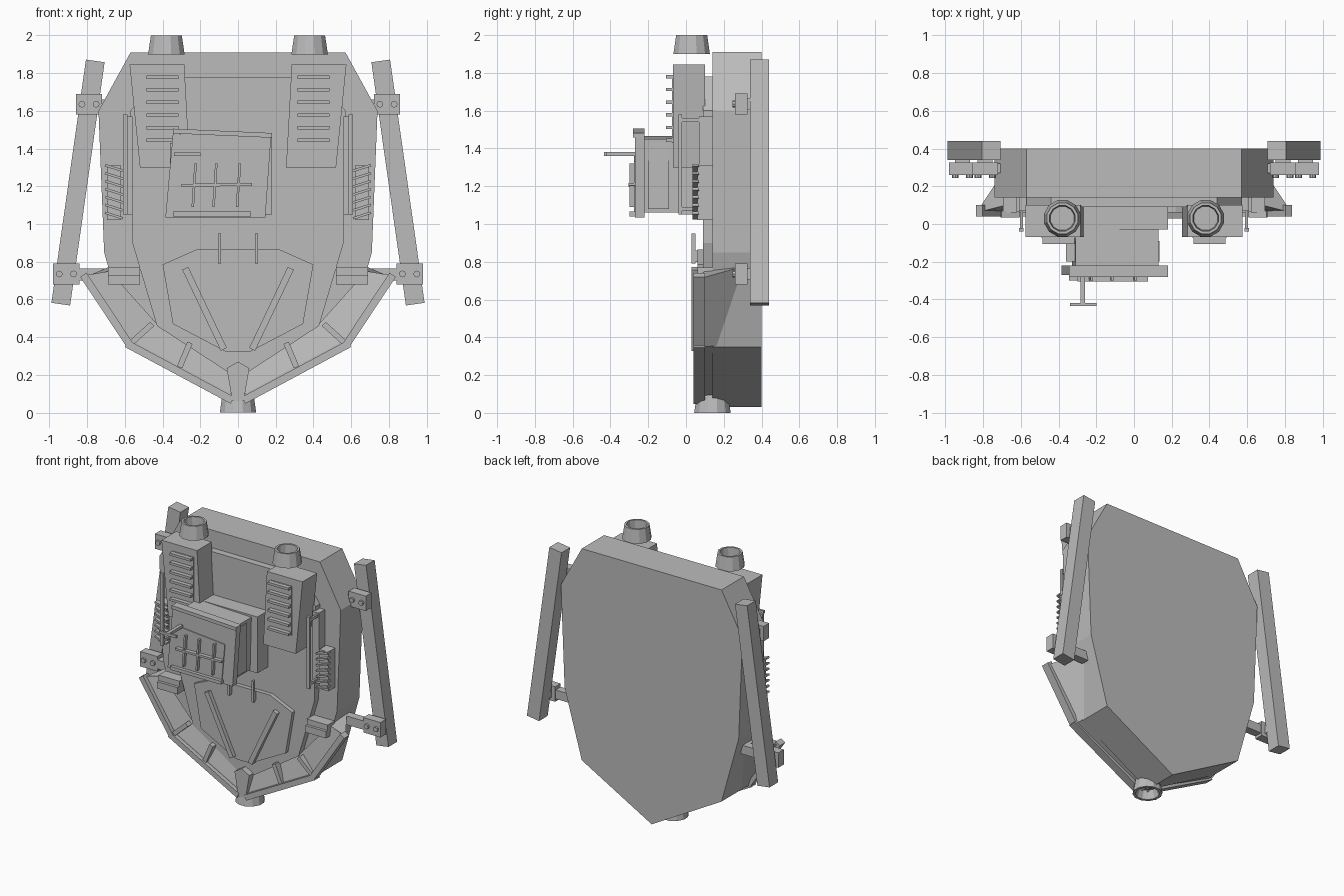
import bpy, bmesh, math
from mathutils import Vector

cube = bpy.data.objects.get("Cube")
if cube:
    bpy.data.objects.remove(cube, do_unlink=True)

grey = bpy.data.materials.new("plain grey")
grey.use_nodes = True
colour = (0.5, 0.5, 0.5, 1)
grey.diffuse_color = colour
grey.node_tree.nodes["Principled BSDF"].inputs["Base Color"].default_value = colour


def finish(name, bm):
    bmesh.ops.recalc_face_normals(bm, faces=bm.faces)
    mesh = bpy.data.meshes.new(name)
    bm.to_mesh(mesh)
    bm.free()
    mesh.materials.append(grey)
    ob = bpy.data.objects.new(name, mesh)
    bpy.context.collection.objects.link(ob)
    return ob


def loft(name, rings):
    """Skin closed rings of equal length and cap both ends."""
    bm = bmesh.new()
    vs = [[bm.verts.new(p) for p in r] for r in rings]
    n = len(rings[0])
    for a, b in zip(vs, vs[1:]):
        for i in range(n):
            j = (i + 1) % n
            bm.faces.new((a[i], a[j], b[j], b[i]))
    bm.faces.new(vs[0])
    bm.faces.new(vs[-1][::-1])
    return finish(name, bm)


def plate(name, pts, y0, y1):
    """Extrude an outline given in x and z through y."""
    return loft(name, [[(x, y, z) for x, z in pts] for y in (y0, y1)])


def box(name, x0, x1, y0, y1, z0, z1):
    return plate(name, [(x0, z0), (x1, z0), (x1, z1), (x0, z1)], y0, y1)


def bar(name, p, q, w, y0, y1):
    p, q = Vector(p), Vector(q)
    d = (q - p).normalized() * w / 2
    s = Vector((-d.y, d.x))
    return plate(name, [p + s, p - s, q - s, q + s], y0, y1)


def symmetric(half):
    return half + [(-x, z) for x, z in reversed(half) if x]


def pipe(name, x, y, z, hole_up):
    """Tapered hollow stub with twelve sides."""
    prof = [(0.08, 0.0), (0.10, 0), (0.085, 0.1), (0.07, 0.1)]
    inner = [(0.065, 0.03)] if hole_up else [(0.06, 0.06)]
    prof = (prof[1:] + inner) if hole_up else (prof[2::-1] + inner)
    rings = [[(x + r * math.cos(a), y + r * math.sin(a), z + h)
              for a in (math.tau * (i + 0.5) / 12 for i in range(12))] for r, h in prof]
    return loft(name, rings)


def bolt(name, x, y, z, r, depth):
    ring = [(math.cos(math.tau * i / 8) * r + x, math.sin(math.tau * i / 8) * r + z) for i in range(8)]
    return plate(name, ring, y - depth, y)


# Hull and stacked front panels
plate("hull", symmetric([(0.57, 1.91), (0.74, 1.6), (0.71, 0.85), (0.57, 0.35), (0, 0.03)]), 0.14, 0.40)
plate("front_panel", symmetric([(0.44, 1.78), (0.57, 1.6), (0.56, 0.9), (0.43, 0.46), (0, 0.18)]), 0.09, 0.15)
plate("lower_panel", symmetric([(0.22, 0.865), (0.40, 0.785), (0.345, 0.47), (0.06, 0.32)]), 0.06, 0.10)
plate("keel_brace", symmetric([(0, 0.27), (0.06, 0.235), (0.03, 0.06)]), 0.045, 0.12)
pipe("bottom_nozzle", 0, 0.14, 0, False)

for s, side in ((1, "left"), (-1, "right")):
    def P(*pts):
        return [(s * x, z) for x, z in pts]

    def sbox(name, x0, x1, *rest):
        return box(f"{side}_{name}", s * x0, s * x1, *rest)

    def sbar(name, p, q, w, y0, y1):
        return bar(f"{side}_{name}", *P(p, q), w, y0, y1)

    # Flared lower collar with rim and ribs
    sections = [
        [(0.83, 0.07, 0.71), (0.80, 0.07, 0.73), (0.68, 0.10, 0.75), (0.69, 0.28, 0.77)],
        [(0.58, 0.07, 0.35), (0.56, 0.07, 0.38), (0.43, 0.10, 0.47), (0.56, 0.28, 0.36)],
        [(0, 0.07, 0.05), (0, 0.07, 0.08), (0, 0.10, 0.19), (0, 0.28, 0.04)],
    ]
    loft(f"{side}_collar", [[(s * x, y, z) for x, y, z in r] for r in sections])
    sbar("rim_upper", (0.82, 0.73), (0.575, 0.36), 0.04, 0.04, 0.10)
    sbar("rim_lower", (0.59, 0.365), (0.03, 0.065), 0.04, 0.04, 0.10)
    sbar("rib_upper", (0.565, 0.37), (0.455, 0.47), 0.03, 0.05, 0.10)
    sbar("rib_lower", (0.31, 0.24), (0.255, 0.37), 0.03, 0.05, 0.10)
    sbox("collar_block", 0.52, 0.69, 0.04, 0.12, 0.68, 0.73)
    sbox("collar_block_cap", 0.52, 0.69, 0.06, 0.14, 0.73, 0.77)

    # Ridges and pins on the lower panel
    sbar("panel_ridge", (0.28, 0.765), (0.075, 0.335), 0.035, 0.03, 0.07)
    sbox("panel_pin", 0.09, 0.105, 0.03, 0.05, 0.79, 0.95)
    sbox("panel_pin_foot", 0.09, 0.105, 0.04, 0.10, 0.80, 0.86)

    # Exhaust housing, its grille and floating stack
    plate(f"{side}_exhaust_housing", P((0.285, 1.845), (0.575, 1.845), (0.52, 1.3), (0.255, 1.3)), -0.07, 0.10)
    sbox("grille_back", 0.31, 0.49, -0.075, -0.06, 1.43, 1.79)
    for i in range(6):
        z = 1.435 + i * 0.067
        sbox(f"grille_slat_{i}", 0.315, 0.485, -0.105, -0.07, z, z + 0.018)
    pipe(f"{side}_stack", s * 0.38, 0.02 + 0.01, 1.9, True)

    # Guard rail on the side of the front panel
    sbox("guard_rail", 0.585, 0.61, -0.04, -0.02, 1.05, 1.58)
    for z in (1.07, 1.54):
        sbox("guard_post", 0.59, 0.605, -0.03, 0.15, z, z + 0.02)
    sbox("guard_plate", 0.56, 0.61, 0.07, 0.15, 1.05, 1.57)

    # Slanted louvres
    sbox("louvre_back", 0.62, 0.695, 0.06, 0.15, 1.02, 1.31)
    for i in range(7):
        z = 1.06 + i * 0.042
        sbar(f"louvre_{i}", (0.61, z - 0.03), (0.705, z), 0.013, 0.035, 0.07)

    # Outrigger beam with clamps and arms
    sbar("beam", (0.757, 1.865), (0.94, 0.575), 0.1, 0.34, 0.44)
    for x, z, level in ((0.79, 1.635, "upper"), (0.91, 0.735, "lower")):
        sbox(f"{level}_clamp", x - 0.07, x + 0.07, 0.26, 0.325, z - 0.055, z + 0.055)
        sbox(f"{level}_clamp_neck", x - 0.04, x + 0.04, 0.32, 0.35, z - 0.03, z + 0.03)
        for dx in (-0.038, 0.038):
            bolt(f"{side}_{level}_bolt", s * (x + dx), 0.265, z, 0.018, 0.02)
    sbox("lower_arm", 0.64, 0.87, 0.26, 0.32, 0.70, 0.765)
    sbox("upper_arm", 0.68, 0.76, 0.27, 0.32, 1.60, 1.66)

# Tilted central hatch
box("hatch_base", -0.33, 0.18, -0.03, 0.10, 1.05, 1.465)
plate("hatch_body", [(-0.31, 1.465), (0.13, 1.45), (0.12, 1.06), (-0.33, 1.06)], -0.24, 0.0)
box("hatch_side_inset", 0.11, 0.135, -0.20, -0.09, 1.08, 1.43)
box("hatch_side_bracket", -0.36, -0.31, -0.20, -0.09, 1.07, 1.43)
plate("hatch_door", [(-0.345, 1.48), (0.175, 1.46), (0.145, 1.035), (-0.385, 1.035)], -0.27, -0.22)
bar("hatch_top_lip", (-0.345, 1.493), (0.18, 1.47), 0.025, -0.28, -0.22)

# Door window with its bars
plate("window_panel", [(-0.31, 1.365), (0.085, 1.33), (0.06, 1.05), (-0.34, 1.05)], -0.276, -0.26)
for x in (-0.23, -0.12, 0.005):
    bar("window_upright", (x - 0.01, 1.09), (x + 0.005, 1.32), 0.013, -0.30, -0.27)
bar("window_crossbar", (-0.30, 1.205), (0.075, 1.21), 0.015, -0.305, -0.27)
box("window_sill", -0.345, 0.07, -0.30, -0.26, 1.04, 1.065)

# Door handle
box("handle_stem", -0.285, -0.26, -0.425, -0.26, 1.36, 1.38)
box("handle_grip", -0.34, -0.20, -0.435, -0.42, 1.36, 1.38)
